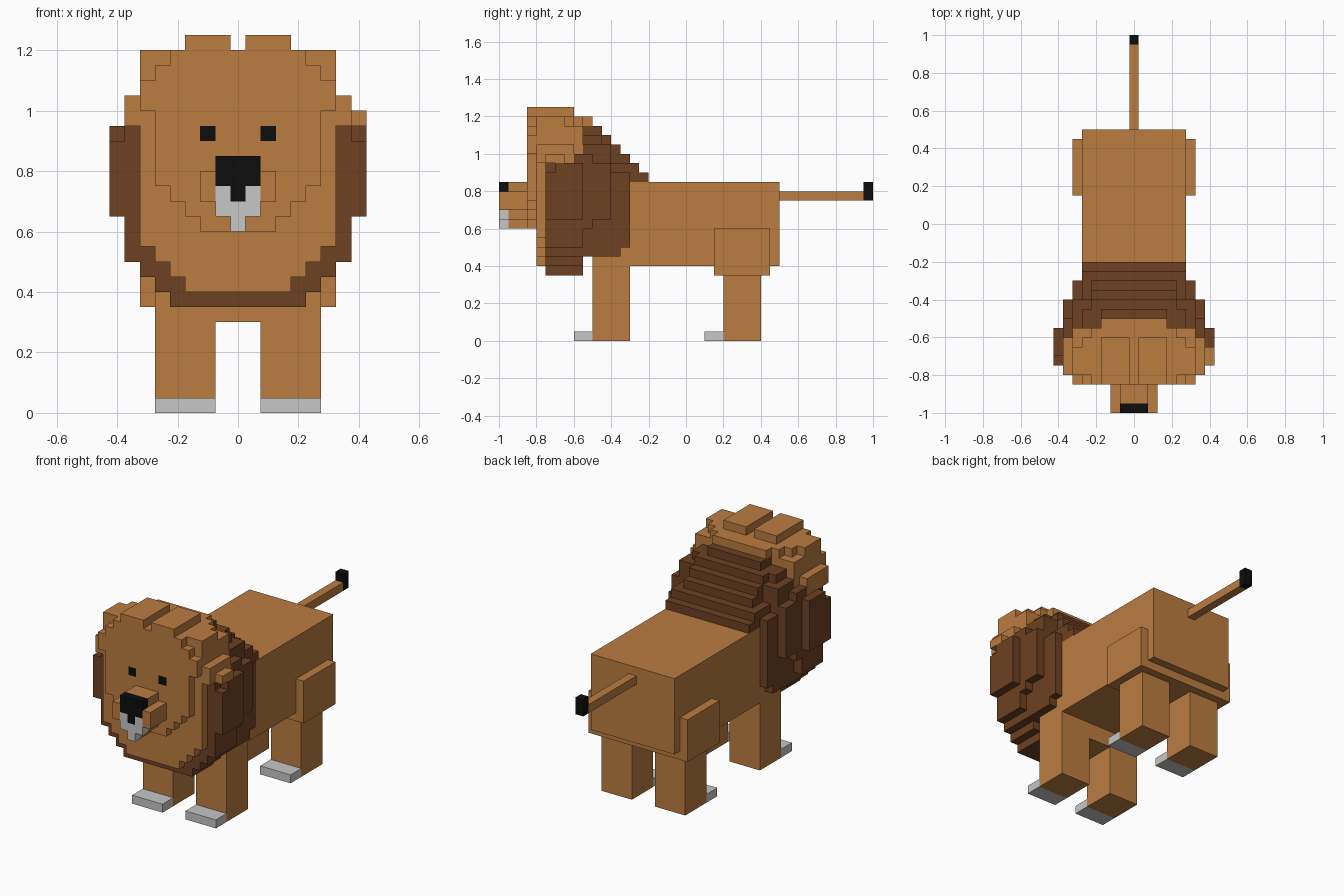
import bpy, bmesh, math
from mathutils import Vector

if "Cube" in bpy.data.objects:
    bpy.data.objects.remove(bpy.data.objects["Cube"])

V = 0.05  # block size


def material(name, rgb):
    m = bpy.data.materials.new(name)
    m.diffuse_color = (*rgb, 1)
    m.use_nodes = True
    m.node_tree.nodes["Principled BSDF"].inputs["Base Color"].default_value = m.diffuse_color
    return m


TAN = material("tan fur", (0.50, 0.205, 0.053))
BROWN = material("dark brown mane", (0.155, 0.052, 0.016))
BLACK = material("black", (0.004, 0.004, 0.004))
GREY = material("light grey", (0.57, 0.57, 0.57))


def finish(bm, name, mat):
    me = bpy.data.meshes.new(name)
    bm.to_mesh(me)
    bm.free()
    me.materials.append(mat)
    ob = bpy.data.objects.new(name, me)
    bpy.context.collection.objects.link(ob)


def box(name, mat, x0, x1, y0, y1, z0, z1):
    bm = bmesh.new()
    bmesh.ops.create_cube(bm, size=1)
    for v in bm.verts:
        v.co = (x1 if v.co.x > 0 else x0, y1 if v.co.y > 0 else y0, z1 if v.co.z > 0 else z0)
    finish(bm, name, mat)


# Body, hips, chest and tail
box("body", TAN, -.275, .275, -.5, .5, .4, .85)
box("hips", TAN, -.325, .325, .15, .45, .35, .6)
box("chest", TAN, -.275, .275, -.5, -.3, .3, .42)
box("tail", TAN, -.025, .025, .5, .95, .75, .8)
box("tail_tip", BLACK, -.025, .025, .95, 1, .75, .85)

# Legs and paws
for side, s in (("left", -1), ("right", 1)):
    x0, x1 = sorted((s * .075, s * .275))
    for end, y in (("front", -.5), ("back", .2)):
        box(f"{end}_leg_{side}", TAN, x0, x1, y, y + .2, 0, .4)
        box(f"{end}_paw_{side}", GREY, x0, x1, y - .1, y, 0, .05)

# Head blocks: cell -> part, later fills replace earlier ones
cells = {}


def fill(part, x0, x1, y0, y1, z0, z1):
    for i in range(round(x0 / V + .5), round(x1 / V + .5)):
        for j in range(round(y0 / V), round(y1 / V)):
            for k in range(round(z0 / V), round(z1 / V)):
                cells[i, j, k] = part


def wide(part, w, *yz):
    fill(part, -w, w, *yz)


# Mane: stepped collar, sides and stairs down to the back
for n in range(4):
    wide("mane", .225 + n * V, -.75, -.55, .35 + n * V, .95)
wide("mane", .375, -.6, -.5, .6, 1.0)
wide("mane", .375, -.5, -.4, .65, .95)
wide("mane", .325, -.55, -.35, .45, .9)
wide("mane", .325, -.4, -.3, .5, .9)
wide("mane", .325, -.55, -.4, .85, 1.05)
wide("mane", .275, -.55, -.45, .85, 1.1)
wide("mane", .425, -.75, -.55, .65, .9)
wide("mane", .425, -.7, -.55, .9, .95)
for n, w in enumerate((.275, .275, .225, .225, .225, .175)):
    wide("mane", w, -.6, -.2 - n * V, .85 + n * V, .9 + n * V)

# Head: rounded slab, crown and cheeks
for n in range(4):
    wide("head", .175 + n * V, -.8, -.75, .4 + n * V, .95)
wide("head", .325, -.8, -.65, .95, 1.2)
wide("head", .325, -.65, -.55, 1.0, 1.15)
wide("head", .275, -.65, -.6, 1.15, 1.2)
wide("head", .225, -.6, -.55, 1.15, 1.2)
wide("head", .175, -.6, -.5, 1.15, 1.2)
wide("head", .375, -.8, -.6, .95, 1.05)
fill("head", .375, .425, -.75, -.65, .95, 1.0)

# Face layer and ears
for n in range(4):
    wide("head", .125 + n * V, -.85, -.8, .6 + n * V, 1.15)
wide("head", .325, -.85, -.8, 1.0, 1.1)
wide("head", .225, -.85, -.8, 1.15, 1.2)
for x in (-.175, .025):
    fill("head", x, x + .15, -.85, -.6, 1.2, 1.25)
for x in (-.125, .075):
    fill("nose_and_eyes", x, x + V, -.85, -.8, .9, .95)

# Muzzle, chin and nose
wide("head", .125, -1, -.85, .7, .8)
wide("head", .075, -.95, -.85, .65, .85)
wide("head", .025, -.95, -.85, .6, .65)
wide("chin", .075, -1, -.95, .65, .75)
wide("chin", .025, -1, -.95, .6, .65)
wide("nose_and_eyes", .075, -1, -.95, .75, .85)
wide("nose_and_eyes", .025, -1, -.95, .7, .75)

# Keep only the outer block faces, one mesh per part
for part, mat in (("head", TAN), ("mane", BROWN), ("nose_and_eyes", BLACK), ("chin", GREY)):
    bm = bmesh.new()
    for c in [c for c, p in cells.items() if p == part]:
        for axis in range(3):
            for s in (-1, 1):
                step = [0, 0, 0]
                step[axis] = s
                if tuple(a + b for a, b in zip(c, step)) in cells:
                    continue
                n, u = Vector(step), Vector((0, 0, 0))
                u[(axis + 1) % 3] = 1
                w = n.cross(u)
                mid = Vector(c) + Vector((0, .5, .5)) + n / 2
                bm.faces.new([bm.verts.new((mid + (u * a + w * b) / 2) * V)
                              for a, b in ((-1, -1), (1, -1), (1, 1), (-1, 1))])
    bmesh.ops.remove_doubles(bm, verts=bm.verts[:], dist=.001)
    bmesh.ops.dissolve_limit(bm, angle_limit=math.radians(1), verts=bm.verts[:], edges=bm.edges[:])
    finish(bm, part, mat)
